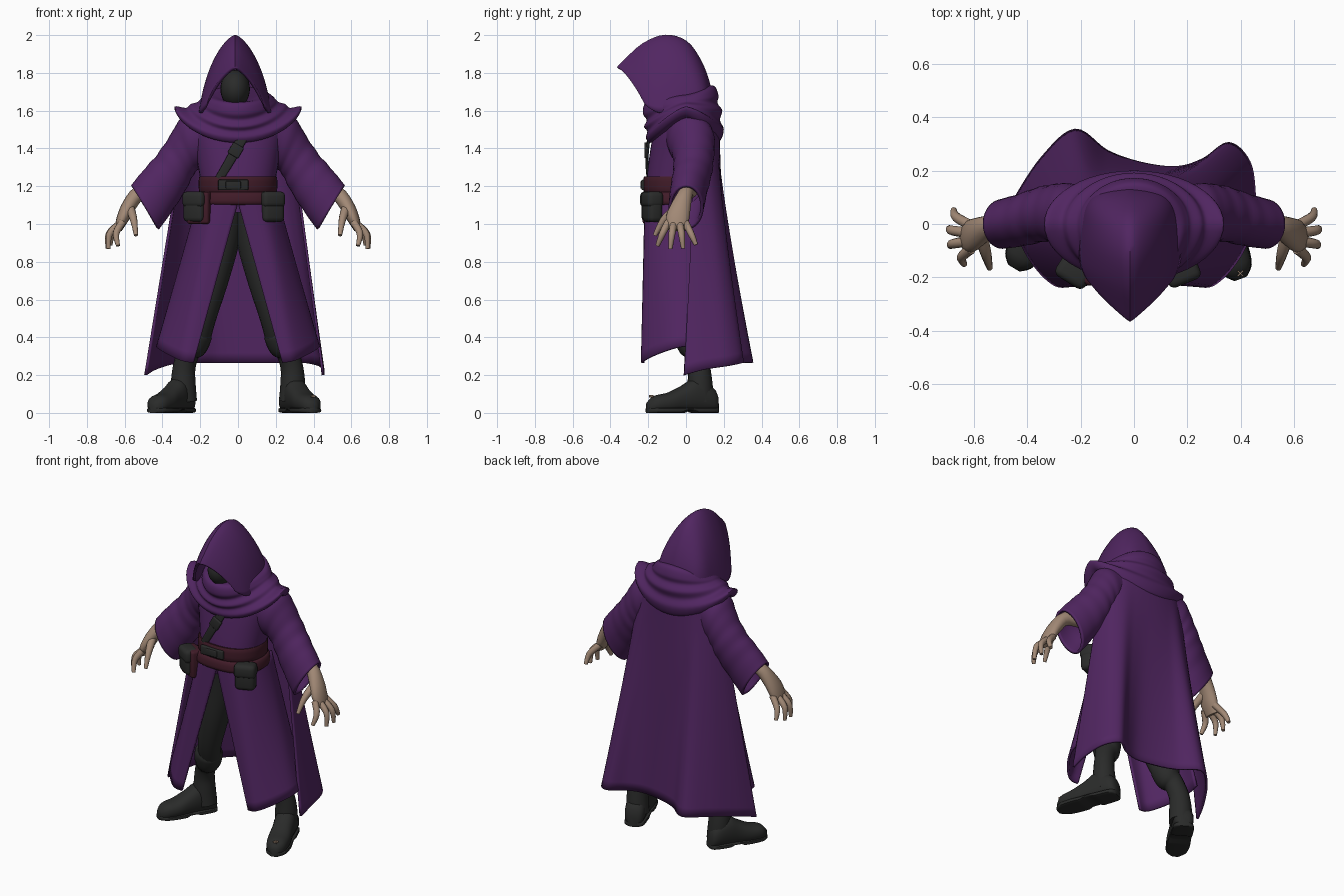
import bpy, bmesh, math
from math import sin, cos, pi
from mathutils import Vector

if "Cube" in bpy.data.objects:
    bpy.data.objects.remove(bpy.data.objects["Cube"])


def material(name, rgb):
    m = bpy.data.materials.new(name)
    m.use_nodes = True
    m.diffuse_color = (*rgb, 1)
    bsdf = m.node_tree.nodes["Principled BSDF"]
    bsdf.inputs["Base Color"].default_value = (*rgb, 1)
    bsdf.inputs["Roughness"].default_value = 0.8
    return m


PURPLE = material("purple cloth", (0.082, 0.019, 0.12))
DARK = material("dark leather", (0.023, 0.024, 0.023))
MAROON = material("maroon leather", (0.052, 0.011, 0.021))
SKIN = material("skin", (0.36, 0.25, 0.18))


def spline(keys, n):
    """Sample n + 1 tuples along a smooth curve through the key tuples."""
    out, last = [], len(keys) - 1
    for i in range(n + 1):
        t = i / n * last
        k = min(int(t), last - 1)
        f = t - k
        a, b, c, d = (keys[max(0, min(last, k + j))] for j in (-1, 0, 1, 2))
        out.append(tuple(q + f * (r - p + f * (2 * p - 5 * q + 4 * r - s + f * (3 * (q - r) + s - p))) / 2
                         for p, q, r, s in zip(a, b, c, d)))
    return out


def finish(name, bm, mat, angle=50):
    bmesh.ops.recalc_face_normals(bm, faces=bm.faces)
    me = bpy.data.meshes.new(name)
    bm.to_mesh(me)
    bm.free()
    me.materials.append(mat)
    me.shade_smooth()
    me.set_sharp_from_angle(angle=math.radians(angle))
    ob = bpy.data.objects.new(name, me)
    bpy.context.collection.objects.link(ob)
    return ob


def loft(name, rows, mat, closed=True, caps=True, thick=0):
    """Skin a list of rows of points; sheets get a thickness."""
    bm = bmesh.new()
    vs = [[bm.verts.new(p) for p in row] for row in rows]
    n = len(rows[0])
    for a, b in zip(vs, vs[1:]):
        for i in range(n if closed else n - 1):
            j = (i + 1) % n
            bm.faces.new((a[i], a[j], b[j], b[i]))
    if closed and caps:
        bm.faces.new(vs[0])
        bm.faces.new(vs[-1])
    ob = finish(name, bm, mat)
    if thick:
        mod = ob.modifiers.new("thickness", "SOLIDIFY")
        mod.thickness, mod.offset = thick, 0
    return ob


def ellipse(c, u, v, n=28, p=1.0):
    def bend(w):
        return math.copysign(abs(w) ** p, w)
    return [Vector(c) + Vector(u) * bend(cos(2 * pi * i / n)) + Vector(v) * bend(sin(2 * pi * i / n))
            for i in range(n)]


def tube(name, keys, mat, n=12, ref=(0, 1, 0), sides=16, p=1.0):
    """Keys are x, y, z, radius along ref, radius across."""
    ks = spline(keys, n)
    rows = []
    for i, k in enumerate(ks):
        t = Vector(ks[min(i + 1, n)][:3]) - Vector(ks[max(i - 1, 0)][:3])
        v = t.cross(Vector(ref)).normalized()
        u = v.cross(t).normalized()
        rows.append(ellipse(k[:3], u * k[3], v * k[4], sides, p))
    return loft(name, rows, mat)


def box(name, c, size, mat, turn=0, bevel=0.015):
    bm = bmesh.new()
    bmesh.ops.create_cube(bm, size=1)
    bmesh.ops.scale(bm, vec=size, verts=bm.verts)
    bmesh.ops.bevel(bm, geom=bm.edges[:], offset=bevel, segments=3, affect="EDGES", profile=0.5)
    ob = finish(name, bm, mat)
    ob.location = c
    ob.rotation_euler.z = math.radians(turn)
    return ob


def stack(name, keys, mat, n, p=0.9):
    """Horizontal rings: z, half width, front y, back y."""
    loft(name, [ellipse((0, (f + b) / 2, z), (w, 0, 0), (0, (b - f) / 2, 0), 36, p)
                for z, w, f, b in spline(keys, n)], mat)


# Torso and belts
stack("torso", [(1.06, .2, -.2, .1), (1.2, .195, -.21, .11), (1.35, .22, -.195, .14),
                (1.5, .24, -.17, .14), (1.6, .18, -.15, .12), (1.66, .1, -.12, .08)], PURPLE, 20)
stack("belt", [(1.17, .195, -.21, .11), (1.175, .207, -.225, .125), (1.245, .207, -.225, .125),
               (1.25, .195, -.21, .11)], MAROON, 9)
stack("lower_belt", [(1.1, .2, -.21, .1), (1.11, .224, -.236, .12), (1.16, .216, -.23, .12),
                     (1.17, .195, -.21, .1)], MAROON, 9, .82)
box("buckle", (-.025, -.225, 1.207), (.16, .022, .055), DARK, 0, .006)
box("buckle_plate", (-.025, -.234, 1.207), (.08, .016, .04), DARK, 0, .005)

# Chest strap
tube("chest_strap", [(-.1, -.2, 1.24, .008, .022), (-.04, -.207, 1.34, .008, .025),
                     (.025, -.197, 1.46, .008, .028)], DARK, p=.6)
strap_buckle = box("strap_buckle", (-.012, -.21, 1.39), (.065, .02, .065), DARK, 0, .006)
strap_buckle.rotation_euler.y = math.radians(30)

# Pouches
box("maroon_pouch", (-.2, -.17, 1.085), (.125, .09, .17), MAROON, -22)
for name, x, turn in (("right_pouch", -.225, -32), ("left_pouch", .18, 22)):
    box(name, (x, -.178, 1.085), (.122, .08, .15), DARK, turn, .025)
    box(name + "_flap", (x, -.18, 1.13), (.13, .09, .085), DARK, turn, .025)

# Hood: pointed arches swept from the brim to the nape
arches = []
for yt, zt, w, yb, zb, k in spline([(-.36, 1.825, .145, -.215, 1.64, .8), (-.32, 1.866, .162, -.195, 1.615, .76),
                                    (-.225, 1.95, .182, -.145, 1.59, .7), (-.11, 1.994, .187, -.07, 1.59, .62),
                                    (0, 1.962, .182, 0, 1.59, .5), (.075, 1.86, .165, .06, 1.6, .28),
                                    (.12, 1.74, .125, .1, 1.6, 0), (.135, 1.63, .05, .12, 1.59, 0)], 28):
    row = []
    for i in range(-16, 17):
        s = abs(i) / 16
        x = w * (k * s + (1 - k) * sin(s * pi * .58))
        drop = k * s ** 1.3 + (1 - k) * (1 - cos(s * pi / 2))
        row.append((math.copysign(x, i) - .015, yt + (yb - yt) * s, zt + (zb - zt) * drop))
    arches.append(row)
loft("hood", arches, PURPLE, closed=False, thick=.016)

# Shadowed face
bm = bmesh.new()
bmesh.ops.create_uvsphere(bm, u_segments=24, v_segments=16, radius=1)
bmesh.ops.scale(bm, vec=(.078, .11, .1), verts=bm.verts)
bmesh.ops.translate(bm, vec=(-.015, -.13, 1.715), verts=bm.verts)
finish("face", bm, DARK)

# Draped cowl: half width, front y, back y, then front, side and back height
folds = []
for w, f, b, zf, zs, zb in spline([(.12, -.15, .1, 1.645, 1.69, 1.73), (.175, -.215, .15, 1.64, 1.68, 1.73),
                                   (.2, -.228, .172, 1.585, 1.66, 1.68), (.215, -.208, .167, 1.55, 1.645, 1.64),
                                   (.25, -.222, .192, 1.515, 1.635, 1.6), (.275, -.205, .18, 1.49, 1.615, 1.55),
                                   (.335, -.212, .2, 1.455, 1.622, 1.5), (.315, -.19, .18, 1.43, 1.575, 1.44),
                                   (.24, -.15, .14, 1.45, 1.54, 1.45)], 40):
    ring = ellipse((0, 0, zs), (w, 0, 0), (0, 1, 0), 48)
    for p in ring:
        side, end, z = (b, p.y, zb) if p.y > 0 else (-f, -p.y, zf)
        p.y *= side
        p.z += (z - zs) * end ** 1.4
    folds.append(ring)
loft("cowl", folds, PURPLE)

# Cape: blends from a half ellipse at the shoulders to a wavy hem
hem = spline([(-.49, -.01, .2), (-.44, .1, .23), (-.34, .25, .26), (-.22, .35, .265), (-.1, .27, .265),
              (.03, .225, .265), (.16, .21, .265), (.26, .24, .265), (.355, .3, .265), (.43, .23, .25),
              (.45, .1, .23), (.45, -.01, .2)], 66)
cape = []
for r in range(25):
    t = r / 24
    row = []
    for i, (x, y, z) in enumerate(hem):
        a = pi * (1 - i / 66)
        tx, ty = .27 * cos(a), .05 + .12 * sin(a)
        row.append((tx + (x - tx) * t, ty + (y - ty) * t ** 1.2, 1.55 + (z - 1.55) * t))
    cape.append(row)
loft("cape", cape, PURPLE, closed=False, thick=.014)

# Crossed stitch on the left toe
for turn in (-45, 45):
    box("toe_stitch", (.398, -.185, .088), (.03, .005, .012), SKIN, turn, .001)

for side, s, heel, toe in (("left", 1, (.26, .165, 0), (.4, -.205, 0)),
                           ("right", -1, (-.262, .145, 0), (-.45, -.165, 0))):
    # Robe skirt panel, open at the front
    top = spline([(-.01, -.212, 1.15), (.12, -.2, 1.15), (.19, -.1, 1.15), (.2, 0, 1.15), (.17, .09, 1.15)], 20)
    low = spline([(.235, -.228, .265), (.295, -.226, .275), (.37, -.155, .31), (.425, -.05, .345), (.415, .07, .36)], 20)
    panel = [[(s * (a[0] + (b[0] - a[0]) * t), a[1] + (b[1] - a[1]) * t, a[2] + (b[2] - a[2]) * t)
              for a, b in zip(top, low)] for t in (r / 16 for r in range(17))]
    loft(side + "_skirt_panel", panel, PURPLE, closed=False, thick=.014)

    # Bell sleeve: upper edge x z, lower edge x z, centre y, half depth
    sleeve = []
    for i, (ax, az, bx, bz, y, d) in enumerate(spline(
            [(.16, 1.62, .16, 1.32, .01, .12), (.29, 1.56, .21, 1.3, .03, .115), (.355, 1.46, .245, 1.26, .04, .1),
             (.42, 1.365, .28, 1.19, .035, .095), (.49, 1.285, .35, 1.08, .015, .09),
             (.56, 1.2, .425, .975, .0, .085)], 30)):
        puff = 1 + .02 * sin(i * 1.25) * sin(pi * i / 30)
        sleeve.append(ellipse((s * (ax + bx) / 2, y, (az + bz) / 2), (s * (ax - bx) / 2 * puff, 0, (az - bz) / 2 * puff),
                              (0, d * puff, 0)))
    loft(side + "_sleeve", sleeve, PURPLE, caps=False, thick=.016)

    # Hand with fanned fingers
    tube(side + "_hand", [(s * x, y, z, a, b) for x, y, z, a, b in (
        (.42, .02, 1.18, .045, .045), (.52, .0, 1.165, .038, .04), (.575, -.025, 1.1, .052, .038),
        (.61, -.045, 1.03, .062, .033), (.635, -.05, .97, .048, .02))], SKIN)
    tube(side + "_thumb", [(s * .575, -.04, 1.09, .027, .027), (s * .553, -.115, 1.025, .02, .02),
                           (s * .54, -.165, .94, .011, .011)], SKIN, sides=10)
    for i, (mid, end, tip) in enumerate(((.645, .635, .885), (.678, .686, .868), (.682, .69, .87), (.665, .675, .89))):
        y, spread = -.094 + .03 * i, (i - 1.5) * .02
        tube(f"{side}_finger_{i + 1}", [(s * .612, y, 1.01, .02, .021), (s * mid, y + spread, .95, .018, .018),
                                        (s * end, y + spread * 1.9, tip, .011, .011)], SKIN, sides=10)

    # Trouser leg and boot
    tube(side + "_trouser_leg", [(s * x, y, z, r, r) for x, y, z, r in (
        (.07, -.05, 1.09, .11), (.09, -.04, .92, .1), (.137, -.04, .7, .085), (.187, -.02, .5, .07),
        (.21, .02, .38, .062))], DARK)
    tube(side + "_boot_shaft", [(s * x, y, z, r, r) for x, y, z, r in (
        (.205, .005, .45, .07), (.218, .015, .42, .083), (.235, .03, .36, .077), (.262, .05, .32, .06),
        (.285, .068, .24, .06), (.29, .075, .15, .066), (.285, .08, .06, .068))], DARK, n=24)
    heel, toe = Vector(heel), Vector(toe)
    across = (toe - heel).cross(Vector((0, 0, 1))).normalized()
    foot, sole = [], []
    for t, w, h in spline([(0, .025, .07), (.06, .056, .13), (.3, .063, .185), (.5, .063, .145), (.7, .067, .108),
                           (.9, .056, .09), (1, .022, .055)], 20):
        c = heel.lerp(toe, t)
        ring = ellipse(c + Vector((0, 0, h / 2)), across * w, (0, 0, h / 2), 20, .85)
        for p in ring:
            p.z = max(p.z, .015)
        foot.append(ring)
        lift = .012 if .35 < t < .55 else 0
        sole.append(ellipse(c + Vector((0, 0, .014 + lift / 2)), across * (w + .003), (0, 0, .014 - lift / 2), 16, .5))
    loft(side + "_boot_foot", foot, DARK)
    loft(side + "_boot_sole", sole, DARK)
